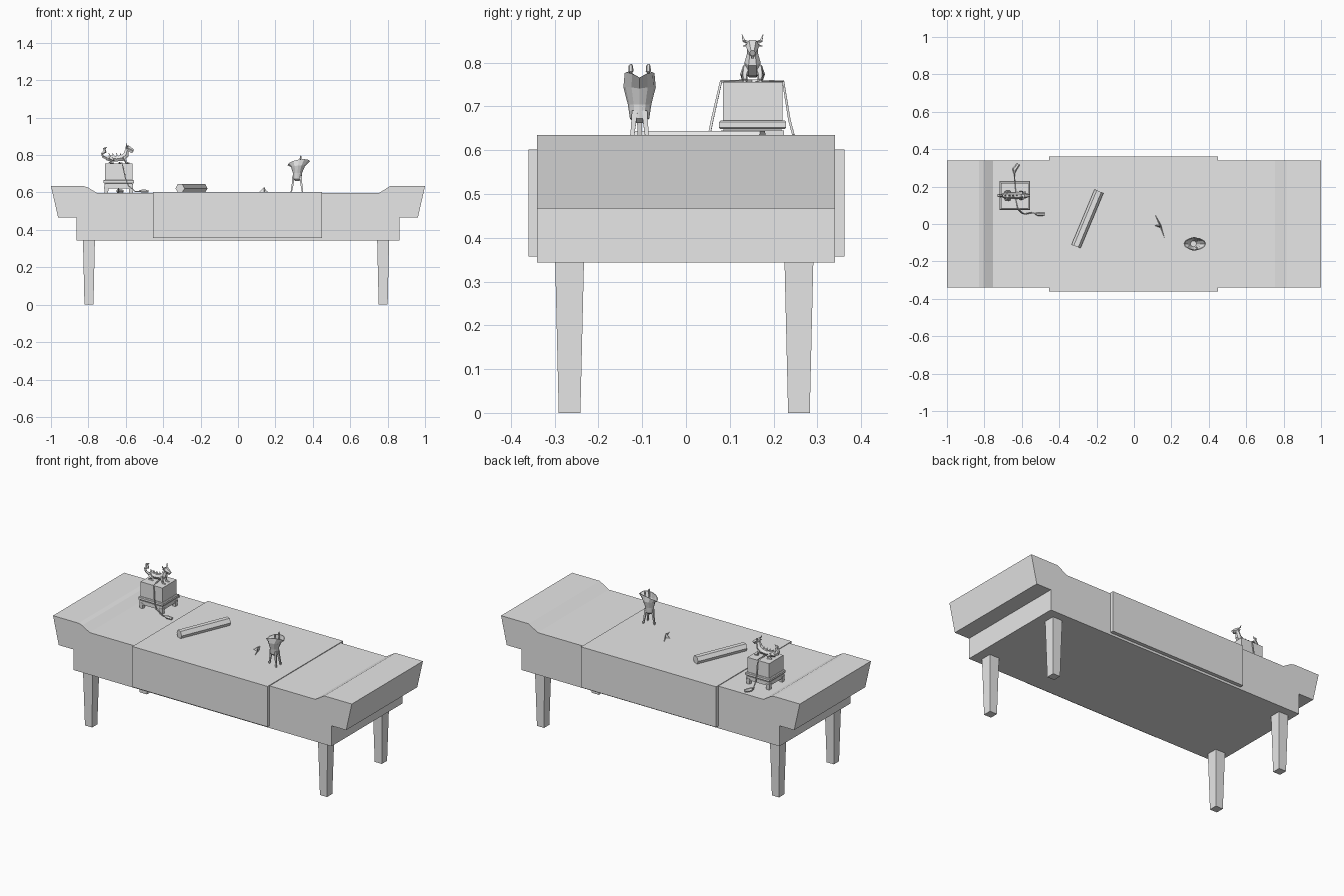
import bpy, bmesh, math
from mathutils import Vector

cube = bpy.data.objects.get("Cube")
if cube:
    bpy.data.objects.remove(cube, do_unlink=True)

grey = bpy.data.materials.new("plain_grey")
grey.use_nodes = True
grey.diffuse_color = (0.8, 0.8, 0.8, 1)
grey.node_tree.nodes["Principled BSDF"].inputs["Base Color"].default_value = (0.8, 0.8, 0.8, 1)


def loft(name, rings):
    """Skin closed rings of equal length and cap both ends."""
    bm = bmesh.new()
    loops = [[bm.verts.new(p) for p in ring] for ring in rings]
    n = len(loops[0])
    for a, b in zip(loops, loops[1:]):
        for i in range(n):
            j = (i + 1) % n
            bm.faces.new((a[i], a[j], b[j], b[i]))
    bm.faces.new(loops[0][::-1])
    bm.faces.new(loops[-1])
    bmesh.ops.recalc_face_normals(bm, faces=bm.faces)
    mesh = bpy.data.meshes.new(name)
    bm.to_mesh(mesh)
    bm.free()
    mesh.materials.append(grey)
    obj = bpy.data.objects.new(name, mesh)
    bpy.context.collection.objects.link(obj)
    return obj


def rect(x, y, z, hx, hy):
    return [(x - hx, y - hy, z), (x + hx, y - hy, z), (x + hx, y + hy, z), (x - hx, y + hy, z)]


def block(name, x, y, z0, z1, hx, hy, taper=1.0):
    """Box whose lower end is scaled by taper."""
    return loft(name, [rect(x, y, z0, hx * taper, hy * taper), rect(x, y, z1, hx, hy)])


def tube(name, points, radii, sides=6):
    """Faceted tube along a path with a radius for each point."""
    pts = [Vector(p) for p in points]
    rings = []
    for i, p in enumerate(pts):
        t = (pts[min(i + 1, len(pts) - 1)] - pts[max(i - 1, 0)]).normalized()
        side = t.cross(Vector((0, 1, 0) if abs(t.y) < 0.8 else (1, 0, 0))).normalized()
        up = t.cross(side)
        angles = [math.tau * (k + 0.5) / sides for k in range(sides)]
        rings.append([p + radii[i] * (side * math.cos(a) + up * math.sin(a)) for a in angles])
    return loft(name, rings)


# Table: side profile pulled through the depth
profile = [(-1, .635), (-.83, .635), (-.805, .628), (-.755, .598), (.755, .598), (.815, .635),
           (1, .635), (.962, .467), (.864, .467), (.864, .343), (-.864, .343),
           (-.864, .467), (-.962, .467)]
loft("table_body", [[(x, y, z) for x, z in profile] for y in (-.34, .34)])
for sx, x in (("right", -.797), ("left", .776)):
    for sy, y in (("front", -.266), ("back", .258)):
        block(f"{sy}_{sx}_leg", x, y, 0, .35, .032, .033, .75)

# Cloth draped over the middle
cloth = [(-.36, .357), (-.36, .602), (.362, .602), (.362, .357),
         (.338, .357), (.338, .597), (-.338, .597), (-.338, .357)]
loft("table_cloth", [[(x, y, z) for y, z in cloth] for x in (-.455, .45)])

# Seal on its stand
sx, sy = -.638, .152
for dx in (-1, 1):
    for dy in (-1, 1):
        block("stand_foot", sx + dx * .066, sy + dy * .062, .597, .632, .012, .012, .8)
block("stand_shelf", sx, sy, .622, .645, .076, .072)
loft("stand_tray", [rect(sx, sy, z, .082 - d, .077 - d)
                    for z, d in ((.648, .004), (.652, 0), (.664, 0), (.668, .004))])
block("stand_neck", sx, sy, .64, .65, .07, .066)
block("seal_block", sx, sy, .665, .756, .073, .068)

# Cord over the seal with tassels lying on the table
cord = [(-.63, .32, .602), (-.64, .27, .603), (-.638, .245, .636), (-.638, .236, .67), (-.636, .222, .757),
        (-.634, .15, .759), (-.62, .08, .757), (-.6, .06, .67), (-.585, .053, .635),
        (-.55, .06, .606), (-.5, .052, .606)]
tube("seal_cord", cord, [.004] * len(cord), 4)
tube("front_tassel", [(-.53, .055, .607), (-.51, .052, .608), (-.478, .053, .606)], [.004, .01, .008])
tube("back_tassel", [(-.64, .27, .606), (-.64, .29, .607), (-.618, .32, .606)], [.004, .012, .009])

# Beast crouching on the seal
tube("beast_body", [(-.706, sy, .778), (-.685, sy, .784), (-.65, sy, .78), (-.618, sy, .785),
                    (-.598, sy, .802), (-.595, sy, .82), (-.585, sy, .835)],
     [.008, .019, .016, .019, .018, .013, .013])
tube("beast_head", [(-.602, sy, .838), (-.588, sy, .838), (-.573, sy, .83), (-.558, sy, .822)],
     [.007, .016, .012, .007])
tube("beast_jaw", [(-.585, sy, .826), (-.564, sy, .812)], [.008, .004], 4)
tube("beast_tail", [(-.697, sy, .78), (-.722, sy, .79), (-.728, sy, .808), (-.712, sy, .818),
                    (-.716, sy, .835), (-.7, sy, .843)], [.009, .007, .007, .011, .008, .001], 5)
for d in (-1, 1):
    tube("beast_horn", [(-.59, sy + d * .008, .845), (-.595, sy + d * .02, .85), (-.598, sy + d * .024, .864)],
         [.005, .004, .001], 4)
    tube("beast_ear", [(-.593, sy + d * .01, .84), (-.6, sy + d * .022, .838)], [.005, .001], 4)
    tube("beast_front_leg", [(-.61, sy + d * .013, .79), (-.602, sy + d * .018, .772),
                             (-.598, sy + d * .017, .759), (-.58, sy + d * .018, .757)],
         [.011, .007, .006, .004], 5)
    tube("beast_back_leg", [(-.685, sy + d * .013, .785), (-.668, sy + d * .02, .772),
                            (-.688, sy + d * .018, .76), (-.662, sy + d * .018, .757)],
         [.013, .009, .006, .004], 5)
for i in range(4):
    x = -.685 + i * .02
    tube("beast_back_spike", [(x, sy, .794), (x - .006, sy, .811)], [.006, .001], 4)

# Scroll, a hexagonal roll lying at a slant
a, b = Vector((-.31, -.12, .622)), Vector((-.187, .175, .622))
across = Vector((b.y - a.y, a.x - b.x, 0)).normalized()
loft("scroll", [[p + across * .026 * math.cos(math.tau * k / 6)
                 + Vector((0, 0, .026 * math.sin(math.tau * k / 6))) for k in range(6)] for p in (a, b)])

# Broken sliver
loft("sliver", [[(.112, .052, .602), (.145, -.005, .602), (.163, -.075, .602)],
                [(.128, .02, .606), (.14, -.008, .63), (.15, -.03, .61)]])
loft("sliver_wing", [[(.11, -.008, .602), (.14, -.02, .602), (.142, -.002, .602)],
                     [(.118, -.008, .606), (.138, -.012, .626), (.14, -.006, .626)]])

# Wine cup: oval rings up the outside, over a curved rim and down inside
cy = -.106


def cup_ring(z, x, rx, ry, wave):
    ring = []
    for k in range(12):
        t = math.tau * k / 12
        c, s = math.cos(t), math.sin(t)
        ring.append((x + rx * c, cy + ry * s, z + wave * (.02 * abs(s) + .01 * c)))
    return ring


loft("wine_cup", [cup_ring(*r) for r in (
    (.662, .317, .012, .012, 0), (.672, .317, .023, .022, 0), (.705, .318, .025, .027, 0),
    (.738, .321, .037, .037, .3), (.756, .325, .06, .034, 1), (.756, .325, .055, .03, 1),
    (.735, .321, .032, .03, .3), (.69, .318, .016, .016, 0))])
for x, y in ((.284, 0), (.346, .022), (.346, -.022)):
    tube("cup_leg", [(.317 + (x - .317) * .6, cy + y * .5, .69),
                     (.317 + (x - .317) * .75, cy + y * .7, .645), (x, cy + y, .598)],
         [.009, .007, .005], 4)
for d in (-1, 1):
    y = cy + d * .02
    tube("cup_post", [(.335, y, .745), (.335, y, .778), (.335, y, .78), (.335, y, .793), (.335, y, .797)],
         [.0035, .0035, .006, .005, .002])
